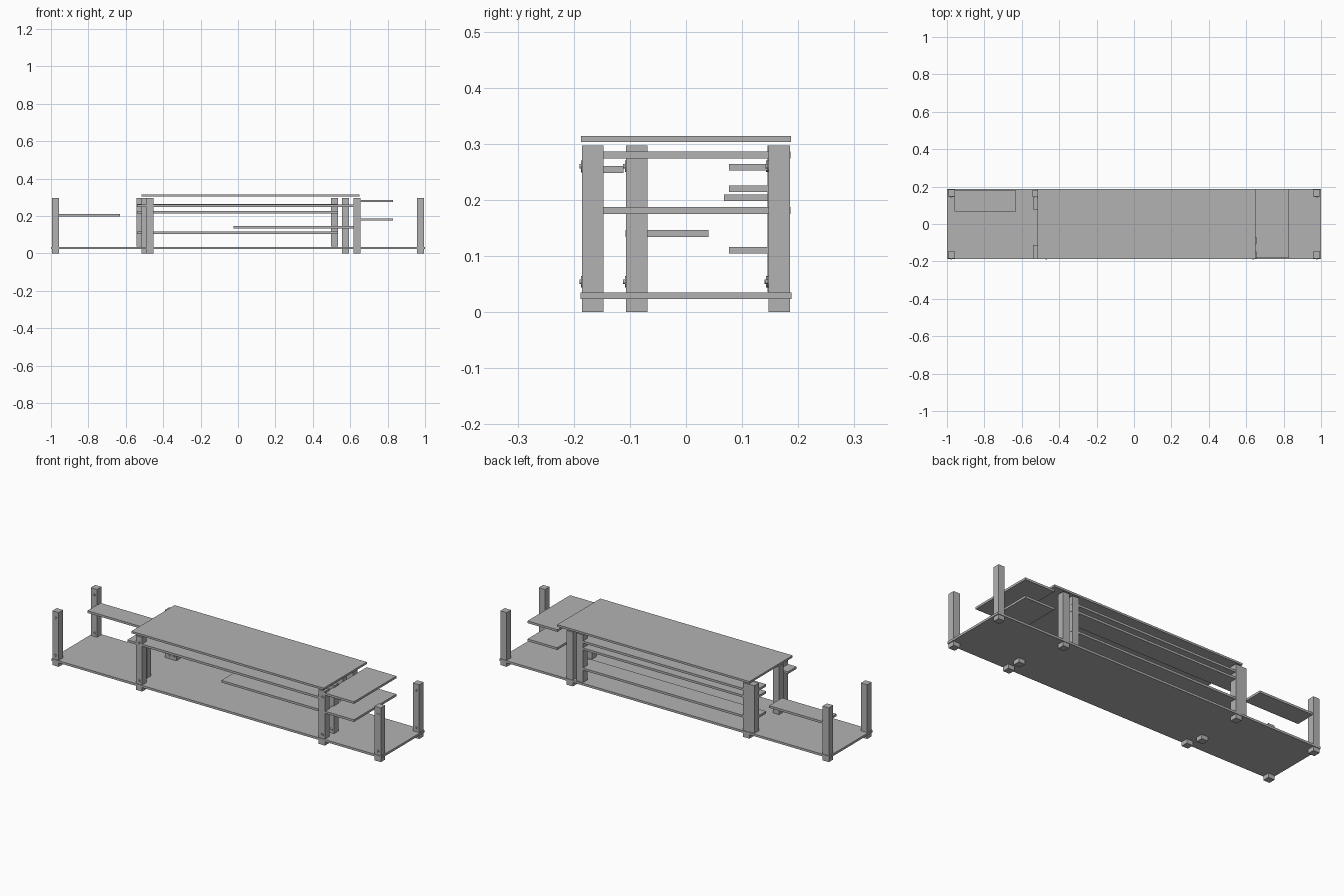
import bpy
import math

if "Cube" in bpy.data.objects:
    bpy.data.objects.remove(bpy.data.objects["Cube"])

grey = bpy.data.materials.new("plain grey")
grey.diffuse_color = (0.45, 0.45, 0.45, 1)
grey.use_nodes = True
grey.node_tree.nodes["Principled BSDF"].inputs["Base Color"].default_value = grey.diffuse_color


def box(name, x0, x1, y0, y1, z0, z1):
    bpy.ops.mesh.primitive_cube_add(
        size=1, location=((x0 + x1) / 2, (y0 + y1) / 2, (z0 + z1) / 2))
    o = bpy.context.object
    o.name = name
    o.scale = (x1 - x0, y1 - y0, z1 - z0)
    bpy.ops.object.transform_apply(location=False, rotation=False, scale=True)
    o.data.materials.append(grey)
    return o


def peg(x, y, z):
    # small round head with a stub on the front face of a post
    for name, r, depth in (("peg_head", 0.010, 0.004), ("peg_stub", 0.004, 0.010)):
        bpy.ops.mesh.primitive_cylinder_add(
            vertices=12, radius=r, depth=depth, location=(x, y - 0.019, z),
            rotation=(math.pi / 2, 0, 0))
        o = bpy.context.object
        o.name = name
        o.data.materials.append(grey)


def post(name, x, y, z0=0.0):
    h = 0.019
    box(name, x - h, x + h, y - h, y + h, z0, 0.297)
    for z in (0.054, 0.26):
        peg(x, y, z)


# base deck and top board
box("base_deck", -1, 1, -0.188, 0.188, 0.023, 0.035)
box("top_board", -0.515, 0.65, -0.187, 0.187, 0.303, 0.314)

# corner posts
for sx in (-1, 1):
    for sy in (-1, 1):
        post("corner_post", sx * 0.976, sy * 0.166)

# posts carrying the middle section
for x, y in ((-0.495, 0.166), (0.575, 0.166), (-0.47, -0.166),
             (0.637, -0.166), (-0.497, -0.088), (0.637, -0.088)):
    post("middle_post", x, y)

# short posts standing on the deck at the rear shelf ends
for x in (-0.524, 0.515):
    post("shelf_post", x, 0.164, 0.036)

# rear shelves
for z in (0.11, 0.22, 0.258):
    box("rear_shelf", -0.54, 0.535, 0.077, 0.183, z - 0.006, z + 0.006)

# front shelf, centre shelf, left shelf
box("front_shelf", -0.54, 0.65, -0.186, -0.111, 0.248, 0.260)
box("centre_shelf", -0.025, 0.617, -0.108, 0.04, 0.134, 0.146)
box("left_shelf", -0.96, -0.63, 0.068, 0.18, 0.198, 0.210)

# right-hand wing shelves
for z in (0.181, 0.280):
    box("wing_shelf", 0.65, 0.83, -0.182, 0.186, z - 0.006, z + 0.006)
